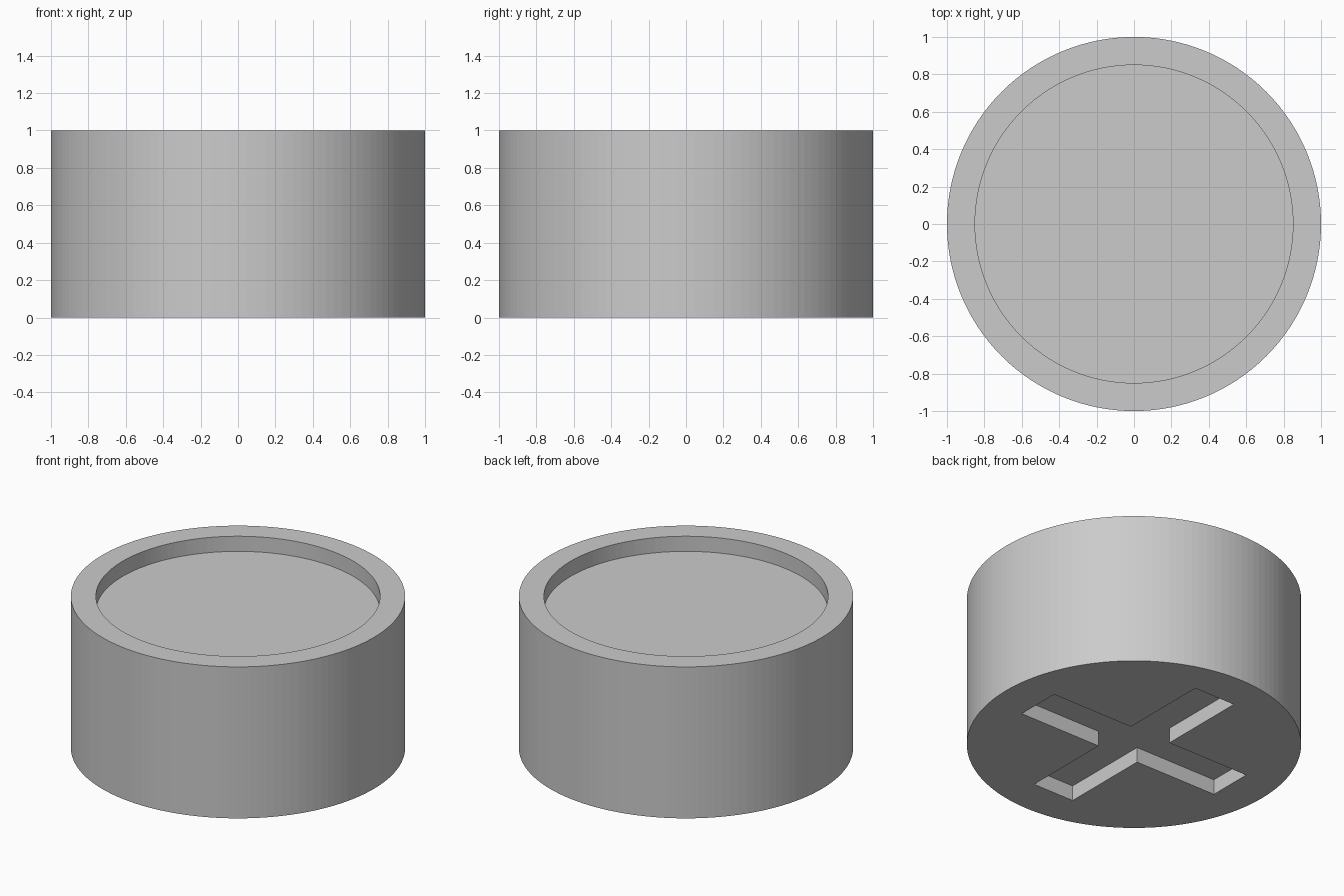
import bpy
import bmesh

# Remove the default object
cube = bpy.data.objects.get("Cube")
if cube:
    bpy.data.objects.remove(cube, do_unlink=True)

SEGMENTS = 128
RADIUS, HEIGHT = 1.0, 1.0
RECESS_RADIUS, RECESS_DEPTH = 0.85, 0.1
ARM_LENGTH, ARM_HALF = 0.75, 0.15   # cross slot reach and half width
SLOT_DEPTH = 0.1

grey = bpy.data.materials.new("plain_grey")
grey.use_nodes = True
colour = (0.6, 0.6, 0.6, 1.0)
grey.diffuse_color = colour
grey.node_tree.nodes["Principled BSDF"].inputs["Base Color"].default_value = colour


def cylinder(name, radius, bottom, top):
    """Upright cylinder between two heights."""
    bpy.ops.mesh.primitive_cylinder_add(
        vertices=SEGMENTS, radius=radius, depth=top - bottom,
        location=(0, 0, (top + bottom) / 2))
    obj = bpy.context.object
    obj.name = name
    obj.data.materials.append(grey)
    return obj


def cross_prism(name, reach, half, bottom, top):
    """Plus-shaped prism, one quarter outline turned four times."""
    quarter = [(reach, -half), (reach, half), (half, half)]
    outline = []
    for _ in range(4):
        outline += quarter
        quarter = [(-y, x) for x, y in quarter]
    bm = bmesh.new()
    face = bm.faces.new([bm.verts.new((x, y, bottom)) for x, y in outline])
    result = bmesh.ops.extrude_face_region(bm, geom=[face])
    raised = [v for v in result["geom"] if isinstance(v, bmesh.types.BMVert)]
    bmesh.ops.translate(bm, verts=raised, vec=(0, 0, top - bottom))
    bmesh.ops.recalc_face_normals(bm, faces=bm.faces)
    mesh = bpy.data.meshes.new(name)
    bm.to_mesh(mesh)
    bm.free()
    mesh.materials.append(grey)
    obj = bpy.data.objects.new(name, mesh)
    bpy.context.collection.objects.link(obj)
    return obj


def carve(target, cutter):
    """Subtract the cutter from the target, then discard it."""
    cutter.hide_render = True
    mod = target.modifiers.new("carve", "BOOLEAN")
    mod.operation = "DIFFERENCE"
    mod.solver = "EXACT"
    mod.object = cutter
    bpy.context.view_layer.objects.active = target
    bpy.ops.object.modifier_apply(modifier=mod.name)
    bpy.data.objects.remove(cutter, do_unlink=True)


# Round body with a shallow dish on top and a cross slot underneath
body = cylinder("round_body", RADIUS, 0, HEIGHT)
carve(body, cylinder("top_recess", RECESS_RADIUS, HEIGHT - RECESS_DEPTH, HEIGHT + 0.2))
carve(body, cross_prism("cross_slot", ARM_LENGTH, ARM_HALF, -0.2, SLOT_DEPTH))
